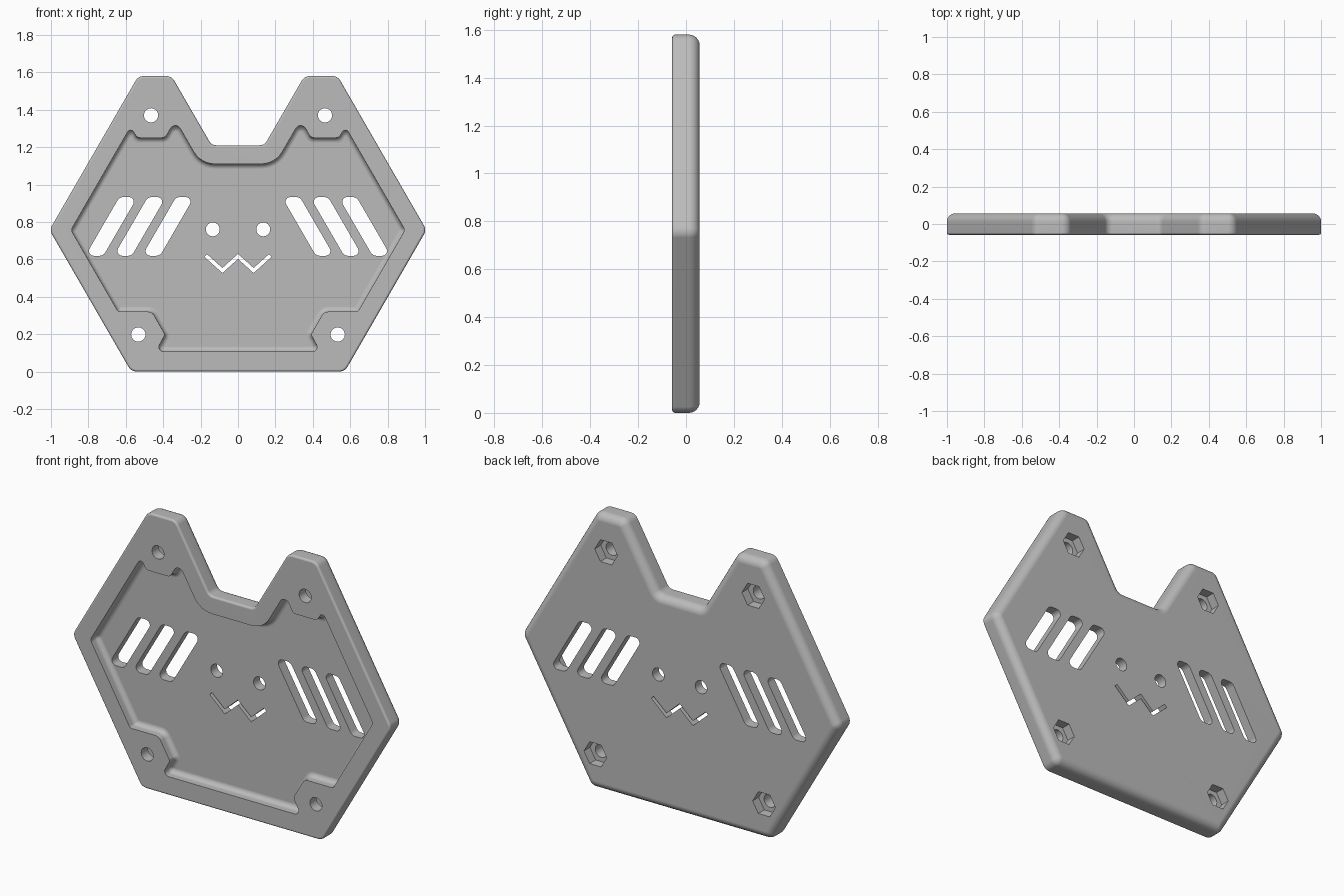
import bpy, bmesh, math
from mathutils import Vector

old = bpy.data.objects.get("Cube")
if old:
    bpy.data.objects.remove(old, do_unlink=True)

GREY = (0.5, 0.5, 0.5, 1)
grey = bpy.data.materials.new("plain grey")
grey.use_nodes = True
grey.diffuse_color = GREY
grey.node_tree.nodes["Principled BSDF"].inputs["Base Color"].default_value = GREY

FRONT, BACK, FLOOR = -0.058, 0.057, 0.0


def mirrored(half):
    """Close a right-hand half outline with its mirror image."""
    return half + [(-p[0],) + tuple(p[1:]) for p in reversed(half)]


def inset_outline(points, inset=0.0, steps=6):
    """Inset a counter-clockwise outline of (x, z, radius) and round its corners."""
    count = len(points)
    pos = [Vector(p[:2]) for p in points]
    dirs = [(pos[(i + 1) % count] - pos[i]).normalized() for i in range(count)]
    corners = []
    for i in range(count):
        a, b = dirs[i - 1], dirs[i]
        normal = Vector((-a.y - b.y, a.x + b.x))
        corners.append(pos[i] + normal * inset / (1 + a.dot(b)))
    ring = []
    for i, c in enumerate(corners):
        a, b = dirs[i - 1], dirs[i]
        turn = math.atan2(a.x * b.y - a.y * b.x, a.dot(b))
        side = 1 if turn > 0 else -1
        radius = max(points[i][2] - side * inset, 0.003)
        room = min((c - corners[i - 1]).length, (corners[(i + 1) % count] - c).length)
        reach = min(radius * math.tan(abs(turn) / 2), room * 0.47)
        radius = reach / math.tan(abs(turn) / 2)
        start = c - a * reach
        centre = start + Vector((-a.y, a.x)) * radius * side
        arm = start - centre
        for k in range(steps + 1):
            t = turn * k / steps
            ring.append(centre + Vector((arm.x * math.cos(t) - arm.y * math.sin(t),
                                         arm.x * math.sin(t) + arm.y * math.cos(t))))
    return ring


def loft(bm, layers):
    """Skin a closed solid through (outline, y) layers."""
    rings = [[bm.verts.new((p[0], y, p[1])) for p in ring] for ring, y in layers]
    for lo, hi in zip(rings, rings[1:]):
        for i in range(len(lo)):
            bm.faces.new((lo[i - 1], lo[i], hi[i], hi[i - 1]))
    bm.faces.new(rings[0])
    bm.faces.new(rings[-1])


def finish(bm, name):
    bmesh.ops.recalc_face_normals(bm, faces=bm.faces)
    mesh = bpy.data.meshes.new(name)
    bm.to_mesh(mesh)
    bm.free()
    mesh.materials.append(grey)
    obj = bpy.data.objects.new(name, mesh)
    bpy.context.collection.objects.link(obj)
    return obj


def circle(x, z, r, sides=32):
    return [(x + r * math.cos(math.tau * k / sides), z + r * math.sin(math.tau * k / sides))
            for k in range(sides)]


def quarter(radius, steps=6):
    """Pairs of (inset, drop) along a quarter-round edge, starting at the face."""
    angles = [math.pi / 2 * k / steps for k in range(steps + 1)]
    return [(radius * (1 - math.sin(a)), radius * (1 - math.cos(a))) for a in angles]


# Plate with two ears, a fine front edge and a broad rounded back edge
plate_outline = mirrored([(0.571, 0, 0.05), (1.008, 0.757, 0.05), (0.533, 1.58, 0.05),
                          (0.355, 1.58, 0.05), (0.141, 1.21, 0.04)])
bm = bmesh.new()
layers = [(inset_outline(plate_outline, d), FRONT + y) for d, y in quarter(0.012, 3)]
layers += [(inset_outline(plate_outline, d), BACK - y) for d, y in reversed(quarter(0.045))]
loft(bm, layers)
plate = finish(bm, "face_plate")

# Front pocket that leaves bosses round the bolts, with a filleted floor
pocket_outline = mirrored([
    (0.44, 0.107, 0.025), (0.39, 0.198, 0.02), (0.46, 0.32, 0.04), (0.641, 0.32, 0.02),
    (0.893, 0.757, 0.03), (0.574, 1.309, 0.025), (0.54, 1.25, 0.03), (0.39, 1.25, 0.03),
    (0.335, 1.345, 0.035), (0.199, 1.11, 0.13)])
bm = bmesh.new()
fillet = 0.028
layers = [(inset_outline(pocket_outline), FRONT - 0.1)]
for k in range(7):
    a = math.pi / 2 * k / 6
    layers.append((inset_outline(pocket_outline, fillet * (1 - math.cos(a))),
                   FLOOR - fillet * (1 - math.sin(a))))
loft(bm, layers)
pocket = finish(bm, "pocket_cutter")

# Through cuts: bolt holes, eyes, cheek slots and zigzag mouth
bolts = [(s * x, z) for s in (-1, 1) for x, z in ((0.465, 1.37), (0.533, 0.198))]
cuts = [circle(x, z, 0.038) for x, z in bolts]
for s in (-1, 1):
    cuts.append(circle(s * 0.135, 0.76, 0.037))
    for x in (0.374, 0.525, 0.677):
        lean, half, tall = s * 0.091, 0.048, 0.157
        cuts.append(inset_outline([
            (s * x + lean - half, 0.776 - tall, 0.036), (s * x + lean + half, 0.776 - tall, 0.036),
            (s * x - lean + half, 0.776 + tall, 0.036), (s * x - lean - half, 0.776 + tall, 0.036)]))
cuts.append(mirrored([(0.0835, 0.527), (0.179, 0.613), (0.165, 0.627), (0.0835, 0.554),
                      (0.001, 0.627)])
            + [(0, 0.599)])
# The mouth is one closed band: lower edge, then upper edge
cuts[-1] = [(-0.179, 0.613), (-0.0835, 0.527), (0, 0.602), (0.0835, 0.527), (0.179, 0.613),
            (0.165, 0.627), (0.0835, 0.554), (0, 0.629), (-0.0835, 0.554), (-0.165, 0.627)]
bm = bmesh.new()
for ring in cuts:
    loft(bm, [(ring, FRONT - 0.1), (ring, BACK + 0.1)])
holes = finish(bm, "through_cutter")

# Hexagonal nut recesses in the back
bm = bmesh.new()
for x, z in bolts:
    ring = circle(x, z, 0.072, 6)
    loft(bm, [(ring, 0.003), (ring, BACK + 0.1)])
nuts = finish(bm, "nut_cutter")

# Apply the cuts
bpy.ops.object.select_all(action="DESELECT")
bpy.context.view_layer.objects.active = plate
plate.select_set(True)
for cutter in (pocket, holes, nuts):
    cutter.hide_render = True
    mod = plate.modifiers.new("cut", "BOOLEAN")
    mod.operation = "DIFFERENCE"
    mod.solver = "EXACT"
    mod.object = cutter
    bpy.ops.object.modifier_apply(modifier=mod.name)
    bpy.data.objects.remove(cutter, do_unlink=True)

# Smooth the rounded edges while the faces stay flat
bpy.ops.object.shade_smooth_by_angle(angle=math.radians(32))
weighted = plate.modifiers.new("even_shading", "WEIGHTED_NORMAL")
weighted.keep_sharp = True
